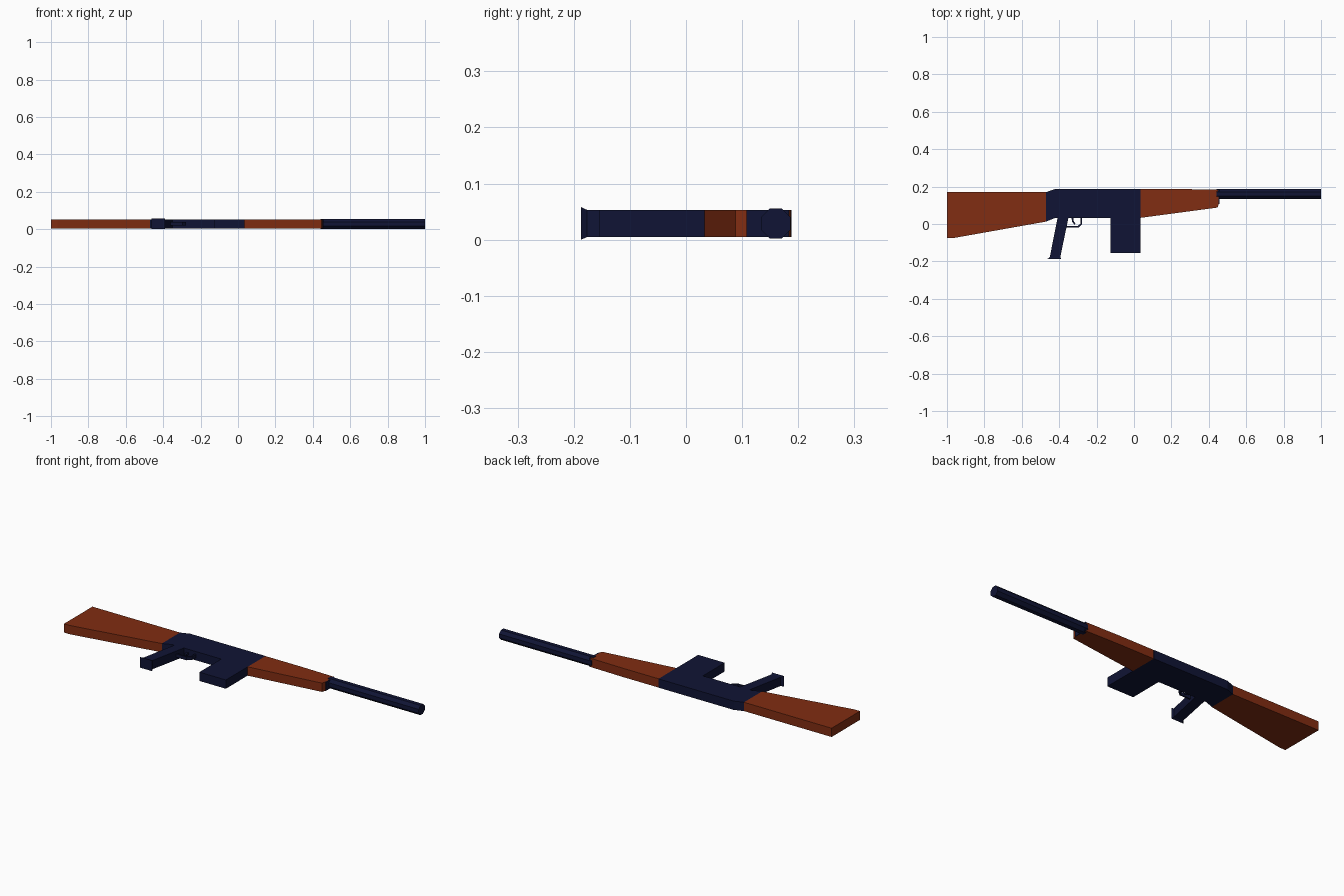
import bpy, bmesh, math
from mathutils import Matrix

if "Cube" in bpy.data.objects:
    bpy.data.objects.remove(bpy.data.objects["Cube"])

ZC = 0.029   # centre plane of the whole model
HALF = 0.024


def material(name, rgb):
    m = bpy.data.materials.new(name)
    m.diffuse_color = (*rgb, 1)
    m.use_nodes = True
    m.node_tree.nodes["Principled BSDF"].inputs["Base Color"].default_value = m.diffuse_color
    return m


METAL = material("dark_metal", (0.005, 0.007, 0.035))
WOOD = material("wood", (0.22, 0.026, 0.006))


def finish(name, bm, mat):
    bmesh.ops.recalc_face_normals(bm, faces=bm.faces)
    me = bpy.data.meshes.new(name)
    bm.to_mesh(me)
    bm.free()
    me.materials.append(mat)
    ob = bpy.data.objects.new(name, me)
    bpy.context.collection.objects.link(ob)
    return ob


def plate(name, profile, mat, half=HALF):
    """Side profile in x, y given thickness evenly about the centre plane."""
    bm = bmesh.new()
    face = bm.faces.new([bm.verts.new((x, y, ZC - half)) for x, y in profile])
    ext = bmesh.ops.extrude_face_region(bm, geom=[face])
    verts = [v for v in ext["geom"] if isinstance(v, bmesh.types.BMVert)]
    bmesh.ops.translate(bm, verts=verts, vec=(0, 0, 2 * half))
    return finish(name, bm, mat)


# shoulder stock
plate("stock", [(-1, 0.17), (-1, -0.075), (-0.965, -0.075),
                (-0.47, 0.013), (-0.47, 0.17)], WOOD)

# receiver body and magazine
plate("receiver", [(-0.47, 0.013), (-0.42, 0.033), (0.035, 0.033),
                   (0.035, 0.188), (-0.42, 0.188), (-0.47, 0.17)], METAL)
plate("magazine", [(-0.125, 0.033), (-0.125, -0.155),
                   (0.035, -0.155), (0.035, 0.033)], METAL)

# fore-end with metal cap
plate("handguard", [(0.035, 0.033), (0.447, 0.088), (0.453, 0.108),
                    (0.45, 0.183), (0.25, 0.187), (0.035, 0.187)], WOOD)
plate("handguard_cap", [(0.449, 0.108), (0.456, 0.108),
                        (0.456, 0.184), (0.449, 0.184)], METAL)

# grip, flaring at its foot
bm = bmesh.new()
rings = []
for x0, x1, y, h in [(-0.408, -0.35, 0.036, HALF),
                     (-0.45, -0.394, -0.176, HALF),
                     (-0.463, -0.389, -0.187, 0.029)]:
    rings.append([bm.verts.new((x, y, ZC + z)) for x, z in
                  [(x0, -h), (x1, -h), (x1, h), (x0, h)]])
for a, b in zip(rings, rings[1:]):
    for i in range(4):
        j = (i + 1) % 4
        bm.faces.new((a[i], a[j], b[j], b[i]))
bm.faces.new(rings[0])
bm.faces.new(rings[-1])
finish("grip", bm, METAL)

# trigger guard loop and trigger
plate("trigger_guard", [(-0.36, -0.02), (-0.298, -0.02), (-0.277, -0.001),
                        (-0.277, 0.034), (-0.286, 0.034), (-0.286, 0.002),
                        (-0.302, -0.012), (-0.36, -0.012)], METAL, 0.009)
plate("trigger", [(-0.334, 0.034), (-0.331, 0.012), (-0.318, -0.004),
                  (-0.312, 0.001), (-0.322, 0.014), (-0.323, 0.034)], METAL, 0.006)

# eight-sided barrel
bm = bmesh.new()
r = 0.0265 / math.cos(math.pi / 8)
bmesh.ops.create_cone(bm, cap_ends=True, segments=8, radius1=r, radius2=r, depth=0.56,
                      matrix=Matrix.Translation((0.72, 0.16, ZC))
                      @ Matrix.Rotation(math.pi / 2, 4, 'Y')
                      @ Matrix.Rotation(math.pi / 8, 4, 'Z'))
finish("barrel", bm, METAL)
